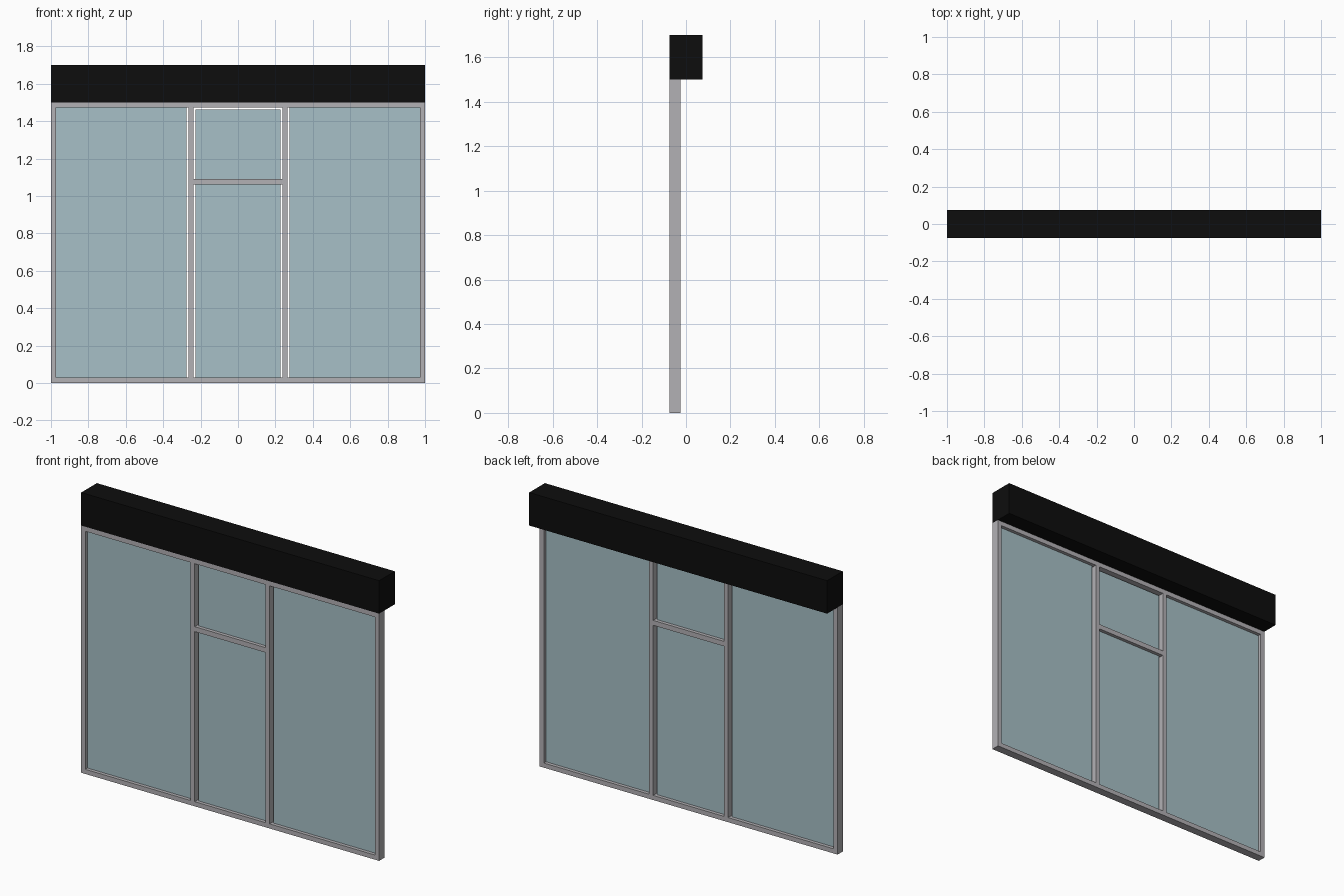
import bpy
import bmesh
from mathutils import Vector

cube = bpy.data.objects.get("Cube")
if cube:
    bpy.data.objects.remove(cube, do_unlink=True)


def make_material(name, rgb):
    mat = bpy.data.materials.new(name)
    mat.use_nodes = True
    mat.diffuse_color = (*rgb, 1)
    bsdf = next(n for n in mat.node_tree.nodes if n.type == 'BSDF_PRINCIPLED')
    bsdf.inputs["Base Color"].default_value = (*rgb, 1)
    return mat


aluminium = make_material("grey aluminium", (0.45, 0.44, 0.46))
glass = make_material("pale blue glass", (0.39, 0.53, 0.57))
black = make_material("black", (0.004, 0.004, 0.004))


def box(name, mat, x, y, z):
    """Box spanning the (low, high) pairs x, y and z."""
    low, high = (Vector(p) for p in zip(x, y, z))
    bm = bmesh.new()
    bmesh.ops.create_cube(bm, size=1)
    for v in bm.verts:
        v.co = (low + high) / 2 + v.co * (high - low)
    mesh = bpy.data.meshes.new(name)
    bm.to_mesh(mesh)
    bm.free()
    mesh.materials.append(mat)
    obj = bpy.data.objects.new(name, mesh)
    bpy.context.collection.objects.link(obj)
    return obj


HEIGHT, BAR = 1.5, 0.028
FRAME_Y = (-0.075, -0.025)
GLASS_Y = (-0.054, -0.046)
INNER, OUTER = 0.238, 0.265      # mullion faces
TRANSOM = (1.06, 1.09)
GAP = 0.011                      # open slit beside the mullions
TOP = HEIGHT - BAR

# Header box
box("header_box", black, (-1, 1), (-0.075, 0.075), (HEIGHT, 1.7))

# Outer frame rails and centre transom
box("bottom_rail", aluminium, (-1, 1), FRAME_Y, (0, BAR))
box("top_rail", aluminium, (-1, 1), FRAME_Y, (TOP, HEIGHT))
box("transom", aluminium, (-INNER, INNER), FRAME_Y, TRANSOM)

# Stiles, mullions and large panes on both sides
for side, s in (("left", 1), ("right", -1)):
    def span(a, b):
        return tuple(sorted((s * a, s * b)))
    box(side + "_stile", aluminium, span(1 - BAR, 1), FRAME_Y, (BAR, TOP))
    box(side + "_mullion", aluminium, span(INNER, OUTER), FRAME_Y, (BAR, TOP))
    box(side + "_pane", glass, span(OUTER + GAP, 1 - BAR), GLASS_Y, (BAR, TOP))

# Centre door pane and the smaller pane above it
centre = (-INNER + GAP, INNER - GAP)
box("door_pane", glass, centre, GLASS_Y, (BAR, TRANSOM[0]))
box("upper_pane", glass, centre, GLASS_Y, (TRANSOM[1], TOP - GAP))
